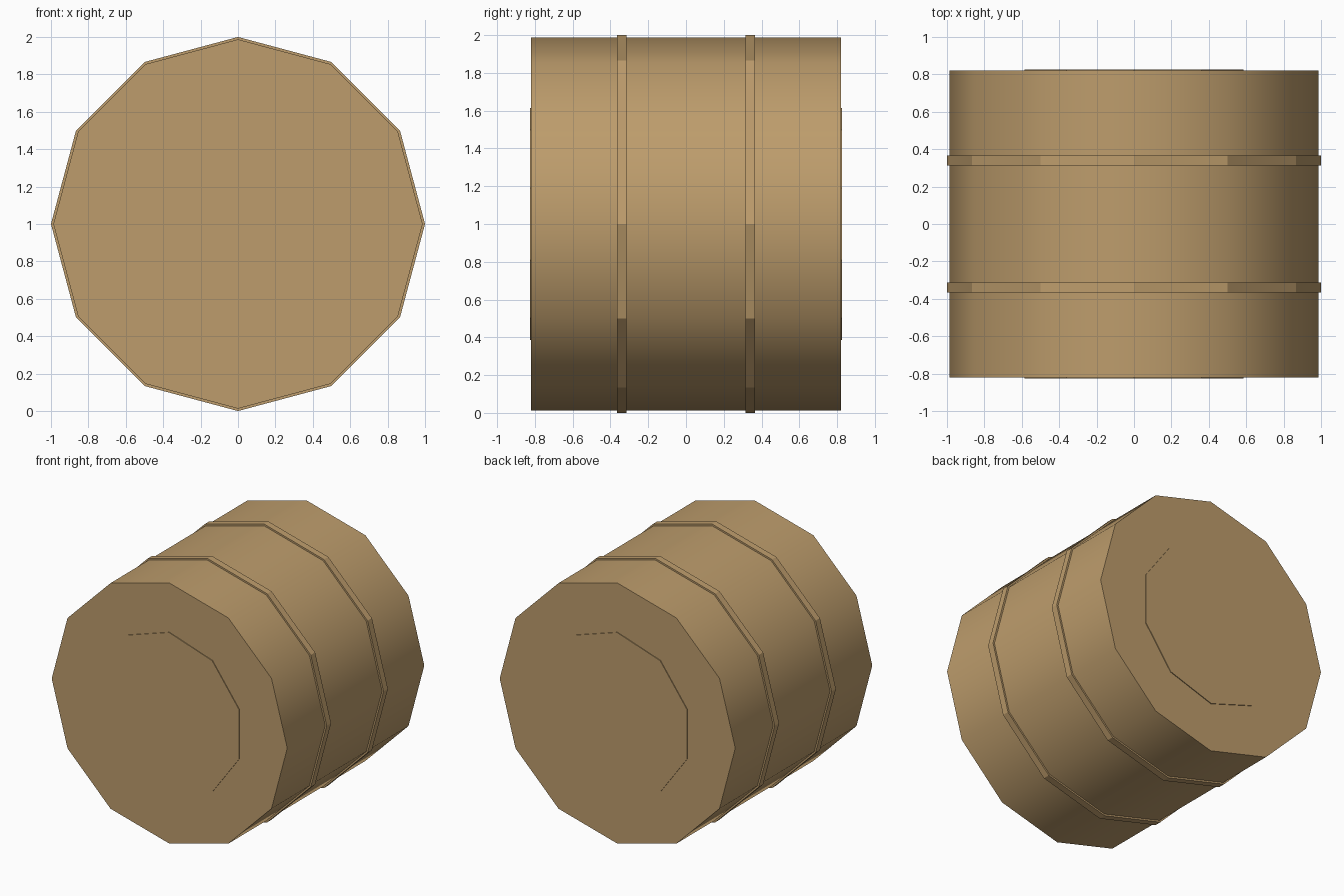
import bpy
import bmesh
from math import radians, tau
from mathutils import Matrix, Vector

cube = bpy.data.objects.get("Cube")
if cube:
    bpy.data.objects.remove(cube, do_unlink=True)

CENTRE = Vector((0, 0, 1))

wood = bpy.data.materials.new("tan wood")
wood.use_nodes = True
colour = (0.51, 0.335, 0.15, 1)
wood.diffuse_color = colour
wood.node_tree.nodes["Principled BSDF"].inputs["Base Color"].default_value = colour


def drum(name, sides, radius, length, y=0):
    """Closed prism lying along the y axis with a corner at the top."""
    bpy.ops.mesh.primitive_cylinder_add(
        vertices=sides, radius=radius, depth=length,
        location=CENTRE + Vector((0, y, 0)), rotation=(radians(90), 0, 0))
    obj = bpy.context.object
    obj.name = name
    obj.data.materials.append(wood)
    return obj


def hoop(name, y, inner, outer, width):
    """Flat-sided ring made by spinning a rectangle about the y axis."""
    bm = bmesh.new()
    corners = [(inner, -width / 2), (outer, -width / 2),
               (outer, width / 2), (inner, width / 2)]
    verts = [bm.verts.new((0, v, r)) for r, v in corners]
    edges = [bm.edges.new((verts[i], verts[(i + 1) % 4])) for i in range(4)]
    bmesh.ops.spin(bm, geom=verts + edges, cent=(0, 0, 0), axis=(0, 1, 0),
                   angle=tau, steps=12, use_merge=True)
    bmesh.ops.remove_doubles(bm, verts=bm.verts, dist=0.0001)
    bmesh.ops.recalc_face_normals(bm, faces=bm.faces)
    bm.transform(Matrix.Translation(CENTRE + Vector((0, y, 0))))
    mesh = bpy.data.meshes.new(name)
    bm.to_mesh(mesh)
    bm.free()
    mesh.materials.append(wood)
    obj = bpy.data.objects.new(name, mesh)
    bpy.context.collection.objects.link(obj)


# Barrel body: smooth around the side, sharp at both ends
drum("barrel_body", 12, 0.987, 1.64)
bpy.ops.object.shade_smooth_by_angle(angle=radians(40))

# Raised hoops and thin end plates, one of each per end
for end, side in (("front", -1), ("back", 1)):
    hoop(end + "_hoop", side * 0.34, 0.95, 1.0, 0.052)
    drum(end + "_end_plate", 10, 0.615, 0.008, side * 0.822)
